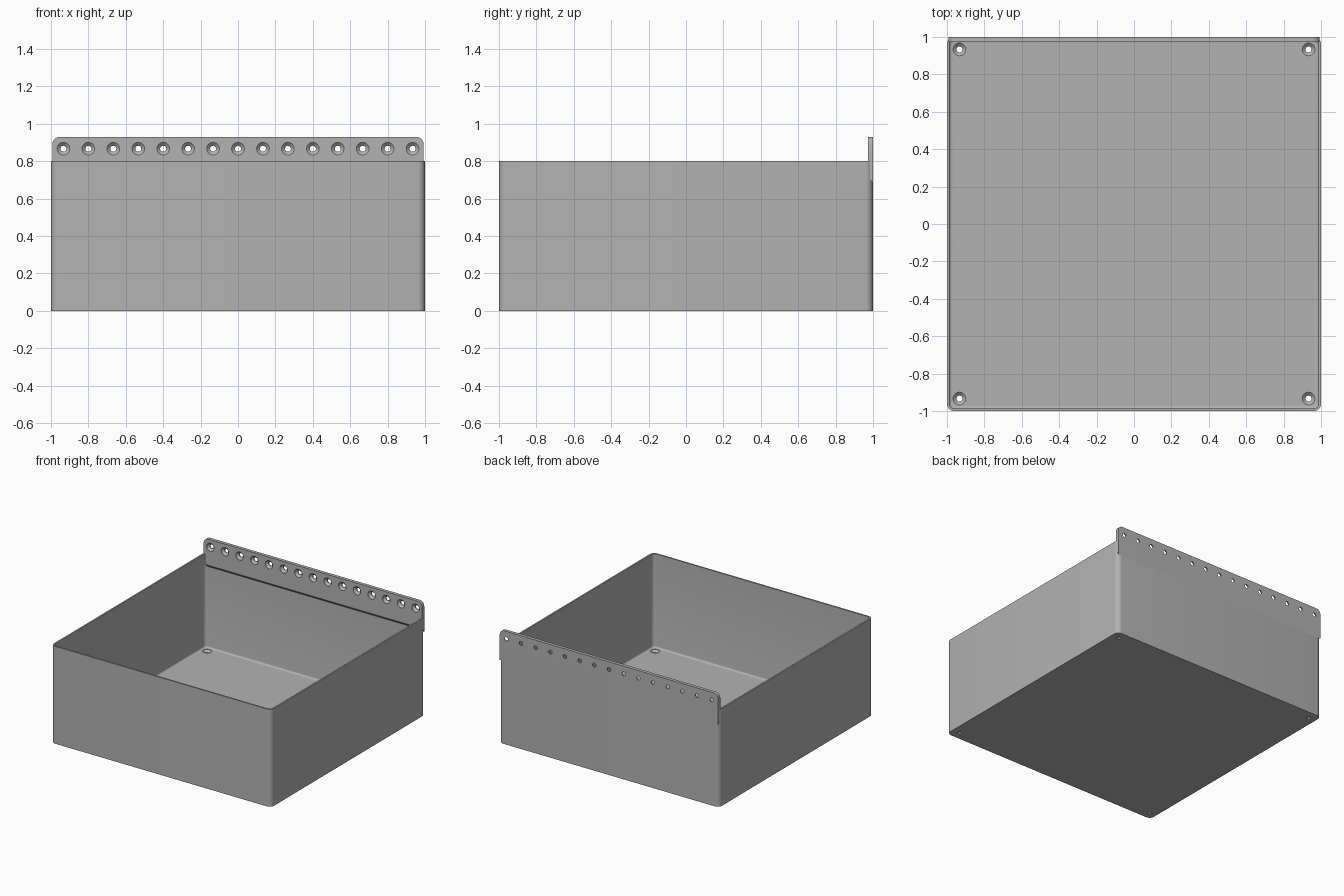
import bpy, bmesh
from math import cos, sin, pi, radians
from mathutils import Matrix

if "Cube" in bpy.data.objects:
    bpy.data.objects.remove(bpy.data.objects["Cube"], do_unlink=True)

GREY = (0.45, 0.45, 0.45, 1)
mat = bpy.data.materials.new("plain grey")
mat.use_nodes = True
mat.diffuse_color = GREY
mat.node_tree.nodes["Principled BSDF"].inputs["Base Color"].default_value = GREY

WALL, FLOOR, RIM, CORNER, FILLET = 0.013, 0.03, 0.8, 0.04, 0.014
HOLE_R, HEAD_R, PITCH = 0.016, 0.034, 2 / 15


def make_object(name, bm):
    bmesh.ops.recalc_face_normals(bm, faces=bm.faces)
    mesh = bpy.data.meshes.new(name)
    bm.to_mesh(mesh)
    bm.free()
    mesh.materials.append(mat)
    obj = bpy.data.objects.new(name, mesh)
    bpy.context.collection.objects.link(obj)
    return obj


def loft(bm, rings):
    """Skin matching point rings and cap both ends."""
    loops = [[bm.verts.new(p) for p in ring] for ring in rings]
    for a, b in zip(loops, loops[1:]):
        for i in range(len(a)):
            j = (i + 1) % len(a)
            bm.faces.new((a[i], a[j], b[j], b[i]))
    bm.faces.new(loops[0])
    bm.faces.new(loops[-1])


def rounded_square(half, radius, z, steps=8):
    points = []
    for q, (sx, sy) in enumerate(((1, 1), (-1, 1), (-1, -1), (1, -1))):
        for i in range(steps + 1):
            a = (q + i / steps) * pi / 2
            points.append((sx * (half - radius) + radius * cos(a),
                           sy * (half - radius) + radius * sin(a), z))
    return points


def countersink(bm, matrix, depth):
    """Screw hole cutter pointing up its local z, with the head at z = 0."""
    profile = ((HOLE_R, -depth - 0.02), (HOLE_R, -0.019), (HEAD_R, -0.003), (HEAD_R, 0.02))
    rings = [[matrix @ Matrix.Translation((r * cos(k * pi / 16), r * sin(k * pi / 16), z)).translation
              for k in range(32)] for r, z in profile]
    loft(bm, rings)


def finish(obj, cutter_bm):
    """Cut the holes and shade the curved faces smooth."""
    cutter = make_object("hole_cutter", cutter_bm)
    cutter.hide_render = True
    mod = obj.modifiers.new("holes", "BOOLEAN")
    mod.operation, mod.solver, mod.object = "DIFFERENCE", "EXACT", cutter
    bpy.ops.object.select_all(action="DESELECT")
    obj.select_set(True)
    bpy.context.view_layer.objects.active = obj
    bpy.ops.object.modifier_apply(modifier=mod.name)
    bpy.data.objects.remove(cutter, do_unlink=True)
    bpy.ops.object.shade_smooth_by_angle(angle=radians(30))


# Open bin with rounded corners and a filleted floor
inner, inner_r = 1 - WALL, CORNER - WALL
rings = [rounded_square(1, CORNER, 0), rounded_square(1, CORNER, RIM),
         rounded_square(inner, inner_r, RIM)]
for i in range(5):
    a = i / 4 * pi / 2
    inset = FILLET * (1 - cos(a))
    rings.append(rounded_square(inner - inset, inner_r - inset, FLOOR + FILLET * (1 - sin(a))))
bm = bmesh.new()
loft(bm, rings)
bin_body = make_object("bin_body", bm)

# Four countersunk holes in the floor
cut = bmesh.new()
for sx in (-1, 1):
    for sy in (-1, 1):
        countersink(cut, Matrix.Translation((sx * 7 * PITCH, sy * 7 * PITCH, FLOOR)), FLOOR)
finish(bin_body, cut)

# Mounting rail with rounded top corners and a sloped lower edge
FRONT, BACK, TOP, HALF = 0.973, 1.0, 0.93, 0.993


def rail_outline(y, bottom):
    points = [(-HALF, y, bottom), (HALF, y, bottom)]
    for q, s in enumerate((1, -1)):
        for i in range(9):
            a = (q + i / 8) * pi / 2
            points.append((s * (HALF - CORNER) + CORNER * cos(a), y, TOP - CORNER + CORNER * sin(a)))
    return points


bm = bmesh.new()
loft(bm, [rail_outline(FRONT, 0.715), rail_outline(BACK, 0.68)])
rail = make_object("mounting_rail", bm)

# Row of countersunk holes along the rail
cut = bmesh.new()
for i in range(-7, 8):
    countersink(cut, Matrix.Translation((i * PITCH, FRONT, 0.867)) @ Matrix.Rotation(pi / 2, 4, "X"),
                BACK - FRONT)
finish(rail, cut)
